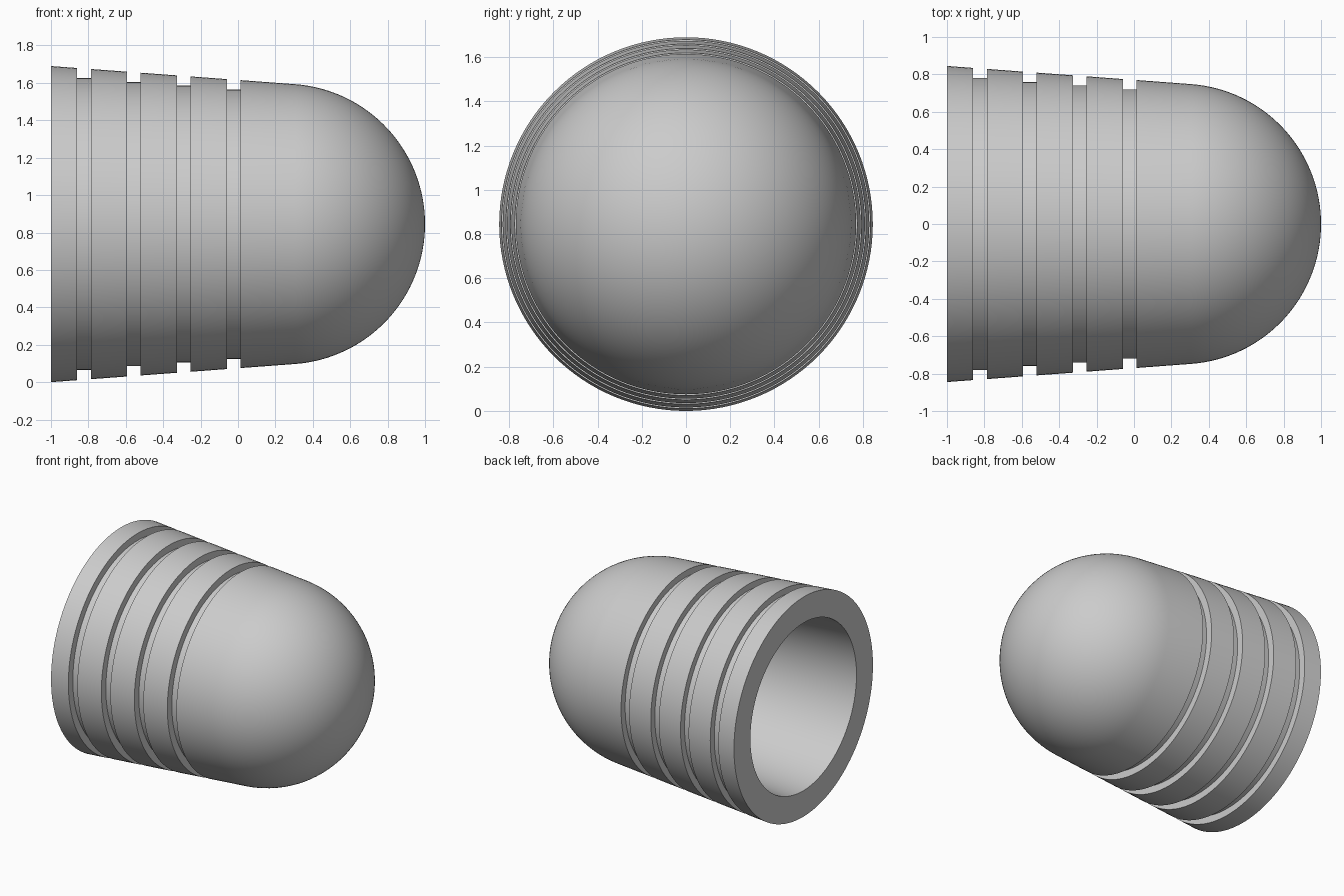
import bpy
import bmesh
import math
from mathutils import Vector

cube = bpy.data.objects.get("Cube")
if cube:
    bpy.data.objects.remove(cube)

BASE_X = -1.0
BASE_R = 0.845
DOME_R = 0.75
DOME_X = 1.0 - DOME_R
WALL = 0.2
TAPER = math.atan(0.0743)
SEGMENTS = 128
DOME_STEPS = 32


def outer_radius(x):
    return BASE_R - math.tan(TAPER) * (x - BASE_X)


def dome_arc(radius):
    """Points from the tangent with the tapered wall to the pole."""
    points = []
    for i in range(DOME_STEPS + 1):
        a = TAPER + (math.pi / 2 - TAPER) * i / DOME_STEPS
        r = 0.0 if i == DOME_STEPS else radius * math.cos(a)
        points.append((DOME_X + radius * math.sin(a), r))
    return points


# Outer wall with four square grooves
profile = [(BASE_X, BASE_R)]
for i in range(4):
    start = -0.86 + i * 0.267
    end = start + 0.073
    floor = 0.78 - i * 0.02
    profile += [(start, outer_radius(start)), (start, floor),
                (end, floor), (end, outer_radius(end))]

# Rounded nose, then the hollow inside back to the open rim
profile += dome_arc(DOME_R)
inner = dome_arc(DOME_R - WALL)[::-1] + [(BASE_X, BASE_R - WALL)]

# Revolve the profile around the long axis
bm = bmesh.new()
verts = [bm.verts.new((x, 0, r)) for x, r in profile]
first_inner = [bm.verts.new((x, 0, r)) for x, r in inner]
edges = [bm.edges.new(pair) for pair in zip(verts, verts[1:])]
edges += [bm.edges.new(pair) for pair in zip(first_inner, first_inner[1:])]
edges.append(bm.edges.new((first_inner[-1], verts[0])))
bmesh.ops.spin(bm, geom=verts + first_inner + edges, cent=(0, 0, 0),
               axis=(1, 0, 0), angle=math.tau, steps=SEGMENTS,
               use_merge=False, use_duplicate=False)
bmesh.ops.remove_doubles(bm, verts=bm.verts[:], dist=0.0001)
bmesh.ops.dissolve_degenerate(bm, edges=bm.edges[:], dist=0.00001)
bmesh.ops.recalc_face_normals(bm, faces=bm.faces[:])
bmesh.ops.translate(bm, verts=bm.verts[:], vec=Vector((0, 0, BASE_R)))

mesh = bpy.data.meshes.new("grooved_cap")
bm.to_mesh(mesh)
bm.free()
cap = bpy.data.objects.new("grooved_cap", mesh)
bpy.context.collection.objects.link(cap)

# Plain grey material
grey = bpy.data.materials.new("light_grey")
grey.use_nodes = True
colour = (0.6, 0.6, 0.6, 1.0)
grey.diffuse_color = colour
grey.node_tree.nodes["Principled BSDF"].inputs["Base Color"].default_value = colour
mesh.materials.append(grey)

# Smooth surfaces with crisp groove and rim edges
bpy.ops.object.select_all(action="DESELECT")
cap.select_set(True)
bpy.context.view_layer.objects.active = cap
bpy.ops.object.shade_smooth_by_angle(angle=math.radians(30))
